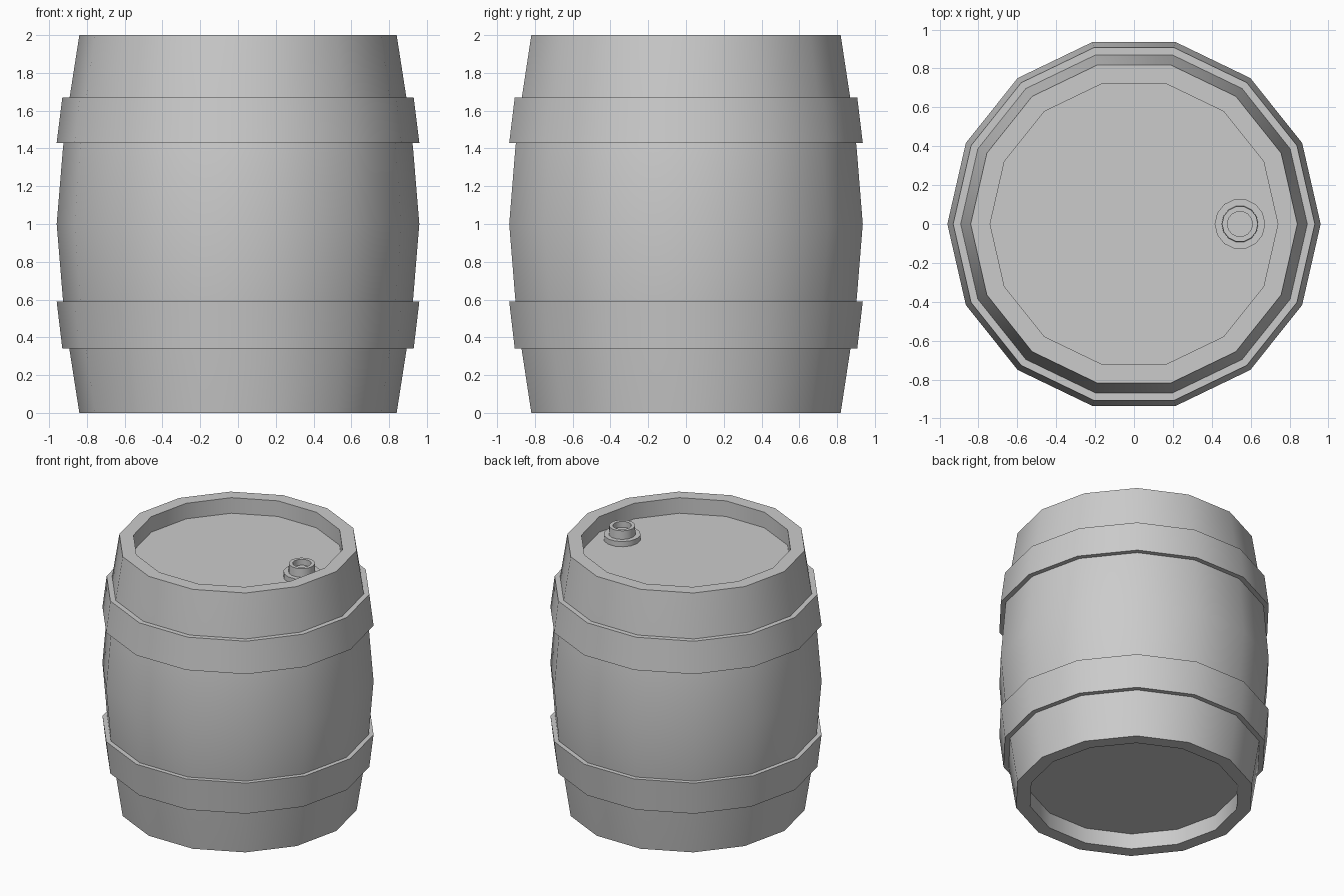
import bpy, bmesh, math

if "Cube" in bpy.data.objects:
    bpy.data.objects.remove(bpy.data.objects["Cube"])

grey = bpy.data.materials.new("grey")
grey.diffuse_color = (0.6, 0.6, 0.6, 1)
grey.use_nodes = True
grey.node_tree.nodes["Principled BSDF"].inputs["Base Color"].default_value = grey.diffuse_color


def lathe(name, profile, sides, x=0.0, closed=False):
    """Revolve (radius, z) points about a vertical axis; open profiles get end caps."""
    bm = bmesh.new()
    rings = []
    for r, z in profile:
        rings.append([bm.verts.new((r * math.cos(2 * math.pi * i / sides),
                                    r * math.sin(2 * math.pi * i / sides), z))
                      for i in range(sides)])
    pairs = list(zip(rings, rings[1:]))
    if closed:
        pairs.append((rings[-1], rings[0]))
    else:
        bm.faces.new(rings[0])
        bm.faces.new(rings[-1])
    for a, b in pairs:
        for i in range(sides):
            j = (i + 1) % sides
            bm.faces.new((a[i], a[j], b[j], b[i]))
    bmesh.ops.recalc_face_normals(bm, faces=bm.faces[:])
    mesh = bpy.data.meshes.new(name)
    bm.to_mesh(mesh)
    bm.free()
    mesh.materials.append(grey)
    obj = bpy.data.objects.new(name, mesh)
    bpy.context.collection.objects.link(obj)
    obj.location.x = x
    bpy.ops.object.select_all(action='DESELECT')
    obj.select_set(True)
    bpy.context.view_layer.objects.active = obj
    bpy.ops.object.shade_smooth_by_angle(angle=math.radians(35))
    return obj


# Barrel body with recessed bottom and lid
half = [(0.74, 0.12), (0.74, 0), (0.84, 0), (0.893, 0.34), (0.926, 0.59)]
body = half + [(0.96, 1.0)] + [(r, 2 - z) for r, z in reversed(half)]
lathe("barrel_body", body, 14)

# Hoops, flared towards the middle of the barrel
lathe("lower_hoop", [(0.86, 0.34), (0.93, 0.34), (0.96, 0.59), (0.89, 0.59)], 14, closed=True)
lathe("upper_hoop", [(0.86, 1.67), (0.93, 1.67), (0.96, 1.43), (0.89, 1.43)], 14, closed=True)

# Filler neck on the lid: flange and hollow pipe
lathe("neck_flange", [(0.13, 1.87), (0.13, 1.92)], 14, x=0.545)
lathe("neck_pipe", [(0.095, 1.90), (0.092, 1.985), (0.065, 1.985), (0.065, 1.94)], 14, x=0.545)
